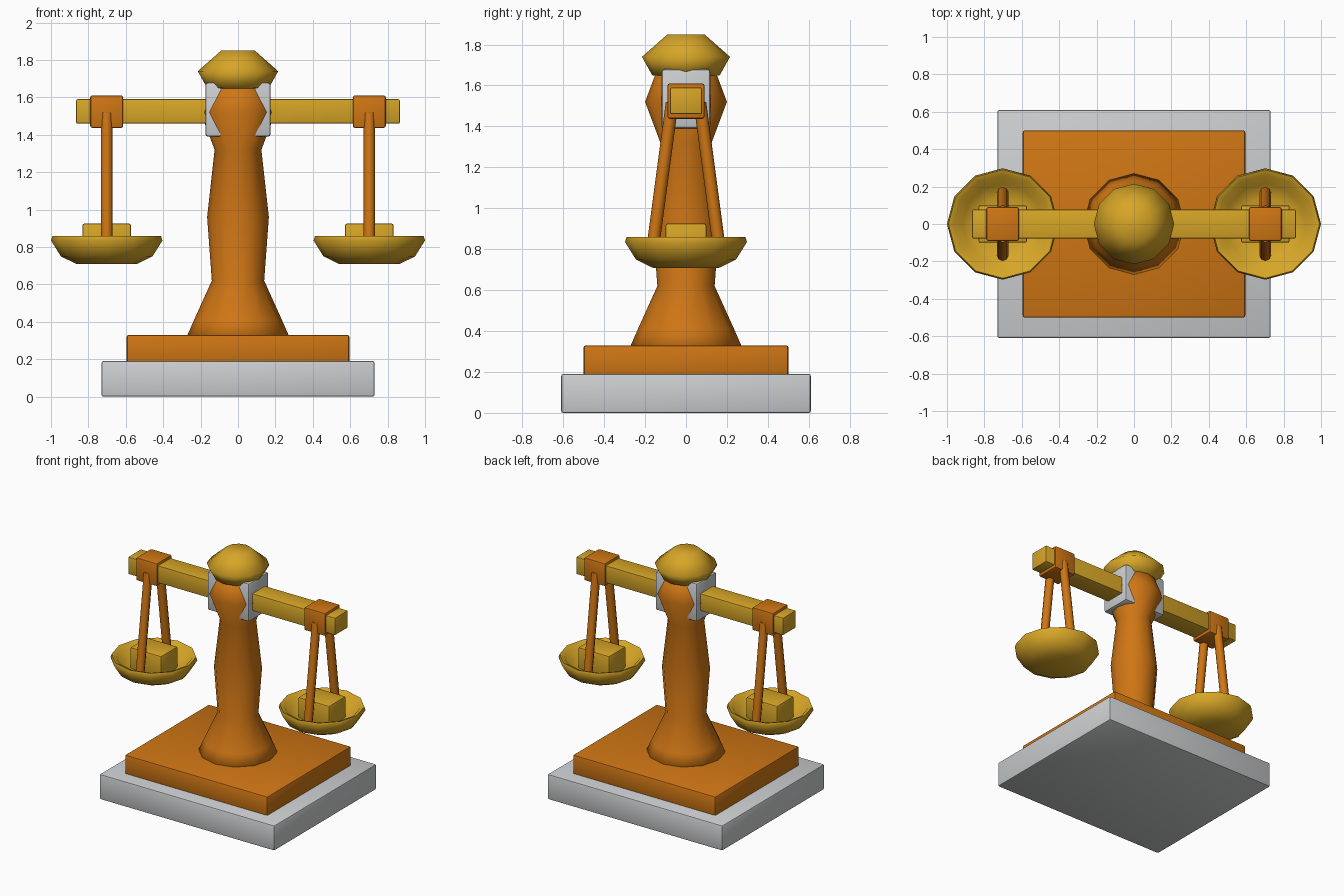
import bpy
import bmesh
from math import cos, sin, pi, radians
from mathutils import Vector

cube = bpy.data.objects.get("Cube")
if cube:
    bpy.data.objects.remove(cube, do_unlink=True)


def material(name, rgb):
    mat = bpy.data.materials.new(name)
    mat.use_nodes = True
    mat.diffuse_color = (*rgb, 1)
    mat.node_tree.nodes["Principled BSDF"].inputs["Base Color"].default_value = (*rgb, 1)
    return mat


gold = material("gold", (0.68, 0.38, 0.02))
copper = material("copper", (0.62, 0.18, 0.007))
stone = material("pale stone", (0.61, 0.62, 0.63))


def finish(bm, name, mat, smooth=None):
    bmesh.ops.recalc_face_normals(bm, faces=bm.faces)
    mesh = bpy.data.meshes.new(name)
    bm.to_mesh(mesh)
    bm.free()
    mesh.materials.append(mat)
    obj = bpy.data.objects.new(name, mesh)
    bpy.context.collection.objects.link(obj)
    if smooth:
        bpy.ops.object.select_all(action="DESELECT")
        obj.select_set(True)
        bpy.context.view_layer.objects.active = obj
        bpy.ops.object.shade_smooth_by_angle(angle=radians(smooth))
    return obj


def box(name, mat, half_x, half_y, low, high, x=0, bevel=0.01):
    """Box standing between two heights, with softened edges."""
    bm = bmesh.new()
    bmesh.ops.create_cube(bm, size=1)
    for v in bm.verts:
        v.co = (x + v.co.x * 2 * half_x, v.co.y * 2 * half_y,
                low + (v.co.z + 0.5) * (high - low))
    bmesh.ops.bevel(bm, geom=bm.edges[:], offset=bevel, segments=2,
                    profile=0.5, affect="EDGES")
    return finish(bm, name, mat, 40)


def lathe(name, mat, profile, x=0, sides=12, smooth=80):
    """Turn a (radius, height) profile, closing both ends."""
    bm = bmesh.new()
    rings = [[bm.verts.new((x + r * cos(2 * pi * i / sides),
                            r * sin(2 * pi * i / sides), z))
              for i in range(sides)] for r, z in profile]
    for a, b in zip(rings, rings[1:]):
        for i in range(sides):
            j = (i + 1) % sides
            bm.faces.new((a[i], a[j], b[j], b[i]))
    bm.faces.new(rings[0])
    bm.faces.new(rings[-1])
    return finish(bm, name, mat, smooth)


def rod(name, mat, start, end, radius, sides=8):
    a, b = Vector(start), Vector(end)
    bm = bmesh.new()
    bmesh.ops.create_cone(bm, cap_ends=True, segments=sides, radius1=radius,
                          radius2=radius, depth=(b - a).length)
    turn = (b - a).to_track_quat("Z", "Y")
    for v in bm.verts:
        v.co = turn @ v.co + (a + b) / 2
    return finish(bm, name, mat, 50)


# Stepped base
box("base_slab", stone, 0.73, 0.61, 0, 0.19)
box("base_plinth", copper, 0.595, 0.5, 0.18, 0.33)

# Turned column and its cap
lathe("column", copper, [(0.20, 0.27), (0.27, 0.33), (0.235, 0.41), (0.14, 0.62),
                         (0.165, 0.96), (0.125, 1.32), (0.2, 1.52), (0.14, 1.68)])
lathe("column_cap", gold, [(0.05, 1.63), (0.165, 1.65), (0.215, 1.74), (0.09, 1.85)])

# Collar around the column head, and the crossbeam
box("collar", stone, 0.175, 0.12, 1.39, 1.68, bevel=0.015)
box("crossbeam", gold, 0.865, 0.077, 1.46, 1.59, bevel=0.006)

# Hangers, pans and weights on both ends of the beam
for side, s in (("right", -1), ("left", 1)):
    x = 0.702 * s
    box(side + "_sleeve", copper, 0.088, 0.09, 1.437, 1.61, x)
    for end, d in (("front", -1), ("back", 1)):
        rod(f"{side}_{end}_rod", copper, (x, 0.17 * d, 0.75),
            (x, 0.068 * d, 1.515), 0.031)
    lathe(side + "_pan", gold, [(0.16, 0.708), (0.245, 0.75), (0.298, 0.835),
                                (0.29, 0.86), (0.262, 0.85), (0.215, 0.79),
                                (0.14, 0.765)], x)
    box(side + "_weight", gold, 0.13, 0.1, 0.74, 0.925, x)
